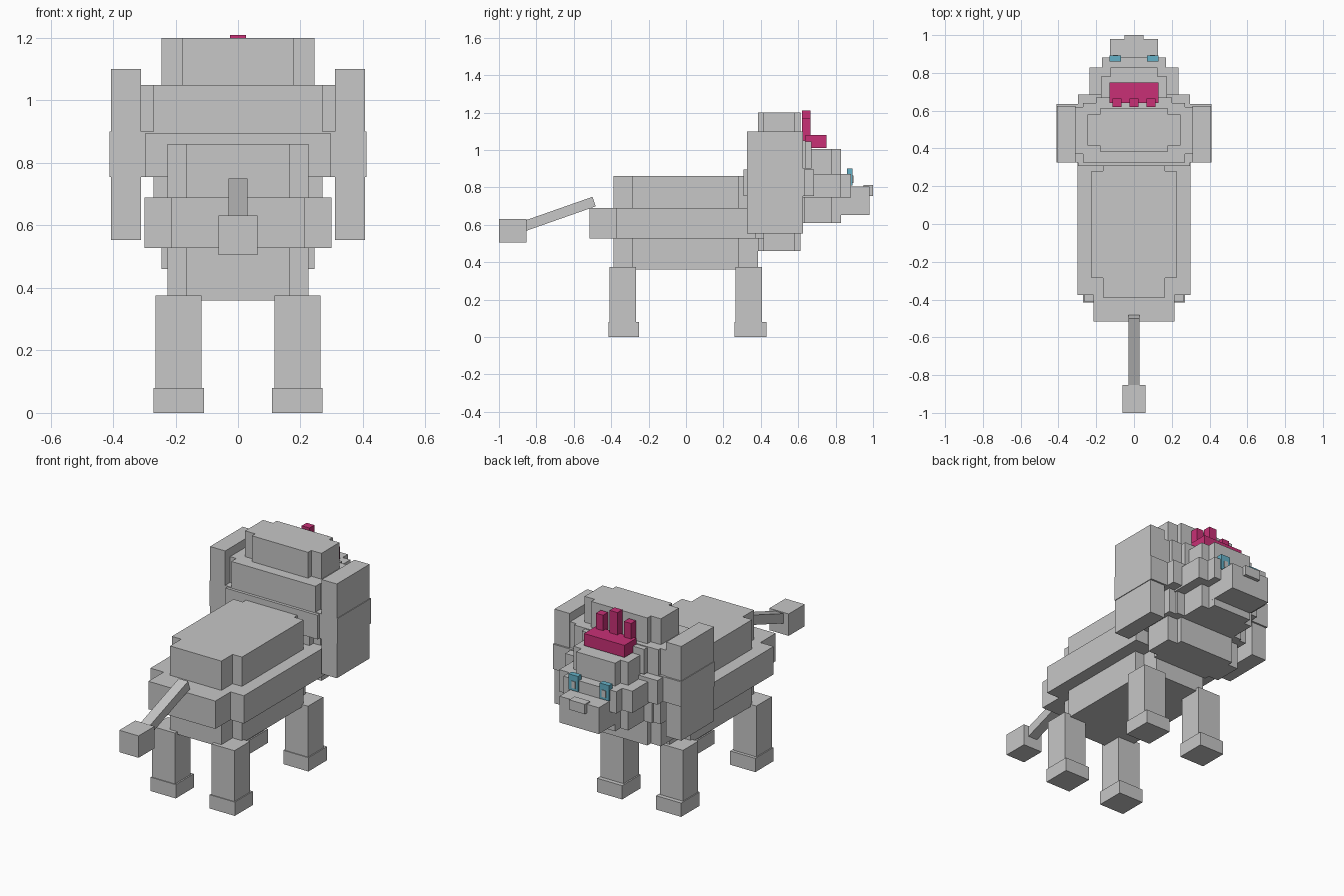
import bpy, math
from mathutils import Matrix, Vector

old = bpy.data.objects.get("Cube")
if old:
    bpy.data.objects.remove(old)


def material(name, color):
    m = bpy.data.materials.new(name)
    m.use_nodes = True
    m.diffuse_color = (*color, 1)
    m.node_tree.nodes["Principled BSDF"].inputs["Base Color"].default_value = (*color, 1)
    return m


grey = material("stone grey", (0.57, 0.57, 0.57))
pink = material("hot pink", (0.58, 0.03, 0.18))
blue = material("eye blue", (0.13, 0.44, 0.57))


def box(name, x, y, z, mat=grey):
    """Box from (min, max) ranges; a single x number means symmetric half width."""
    if not isinstance(x, tuple):
        x = (-x, x)
    lo, hi = Vector((x[0], y[0], z[0])), Vector((x[1], y[1], z[1]))
    bpy.ops.mesh.primitive_cube_add(size=1)
    o = bpy.context.object
    o.name = name
    o.data.transform(Matrix.Translation((lo + hi) / 2) @ Matrix.Diagonal((*(hi - lo), 1)))
    o.data.materials.append(mat)
    return o


def pair(name, x, y, z, mat=grey):
    """Mirrored boxes on both sides."""
    box("left_" + name, x, y, z, mat)
    box("right_" + name, (-x[1], -x[0]), y, z, mat)


def notched(name, wide, narrow, short, long, z):
    """Block with notched vertical corners, made of two crossing boxes."""
    box(name + "_wide", wide, short, z)
    box(name + "_long", narrow, long, z)


# Body
notched("torso", 0.225, 0.165, (-0.285, 0.28), (-0.388, 0.385), (0.36, 0.86))
notched("flanks", 0.30, 0.215, (-0.375, 0.375), (-0.515, 0.515), (0.528, 0.69))

# Legs and feet
for name, leg_y, foot_y in (("front", (0.265, 0.405), (0.26, 0.43)),
                            ("hind", (-0.41, -0.268), (-0.415, -0.25))):
    pair(name + "_leg", (0.117, 0.264), leg_y, (0, 0.375))
    pair(name + "_foot", (0.109, 0.27), foot_y, (0, 0.08))

# Tail
tail = box("tail", 0.03, (-0.2, 0.2), (-0.027, 0.027))
tail.location = (0, -0.68, 0.658)
tail.rotation_euler.x = math.atan2(0.13, 0.37)
box("tail_tuft", 0.062, (-1, -0.853), (0.505, 0.632))

# Mane
notched("mane_core", 0.245, 0.18, (0.415, 0.58), (0.385, 0.612), (0.46, 1.2))
notched("mane_upper", 0.31, 0.27, (0.37, 0.62), (0.325, 0.64), (0.9, 1.05))
notched("mane_lower", 0.27, 0.225, (0.37, 0.62), (0.335, 0.635), (0.61, 0.755))
pair("mane_panel", (0.31, 0.407), (0.325, 0.625), (0.553, 1.1))
box("mane_band", 0.411, (0.325, 0.635), (0.755, 0.9))
box("mane_band_inner", 0.296, (0.308, 0.685), (0.755, 0.895))
box("forehead", 0.2, (0.55, 0.67), (0.9, 1.045))

# Head and face
notched("head", 0.175, 0.125, (0.6, 0.78), (0.6, 0.828), (0.61, 1.005))
box("cheeks", 0.235, (0.6, 0.828), (0.745, 0.872))
box("brow", 0.17, (0.6, 0.882), (0.745, 0.872))
box("snout", 0.126, (0.8, 0.98), (0.652, 0.805))
box("nose", 0.05, (0.95, 1.0), (0.755, 0.812))
pair("eye", (0.07, 0.13), (0.86, 0.891), (0.81, 0.9), blue)
pair("pupil", (0.085, 0.11), (0.888, 0.895), (0.825, 0.865))

# Crest
box("crest_base", 0.13, (0.64, 0.75), (1.01, 1.08), pink)
box("crest_middle_spike", 0.025, (0.62, 0.665), (1.045, 1.21), pink)
pair("crest_side_spike", (0.067, 0.113), (0.62, 0.665), (1.045, 1.17), pink)
